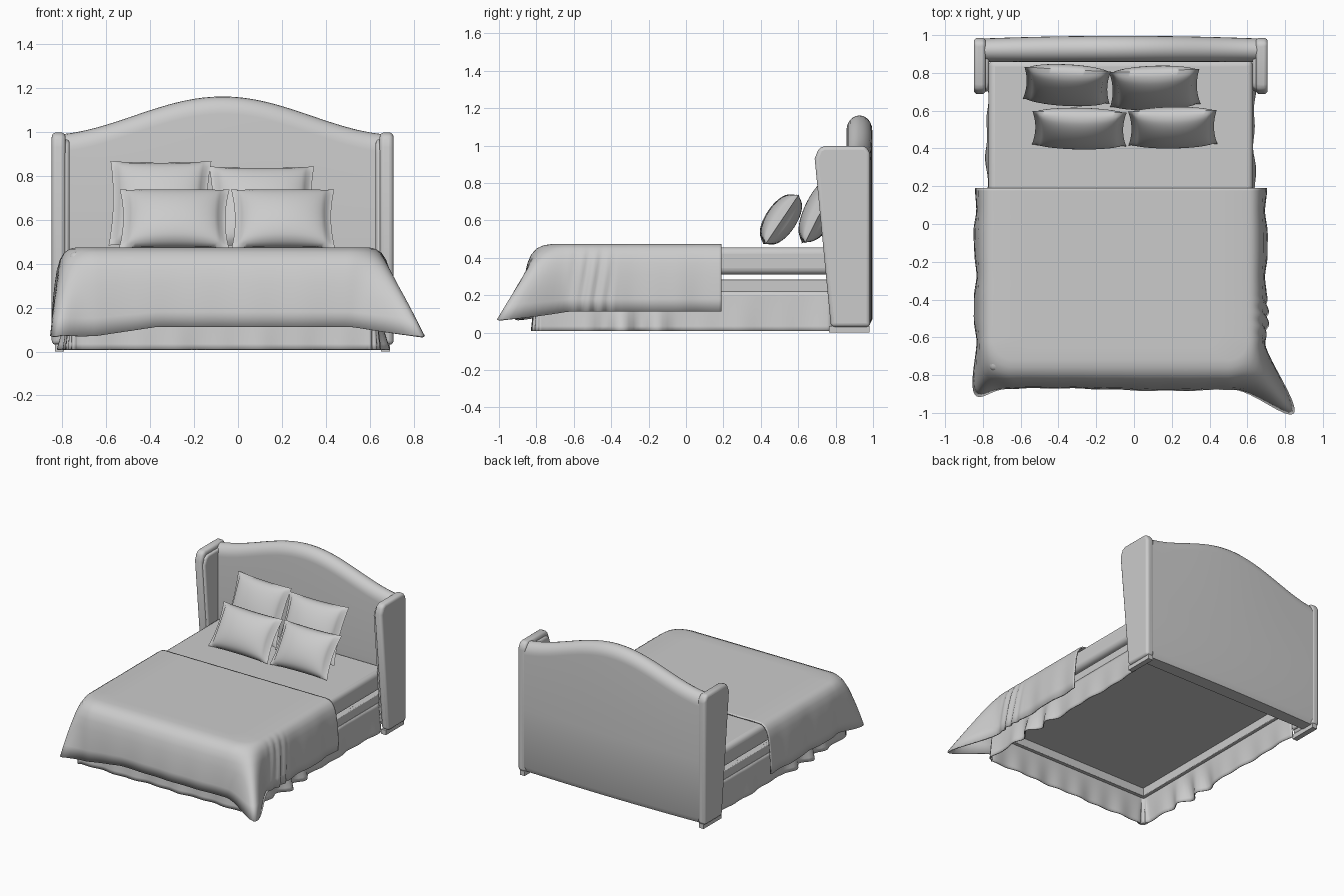
import bpy, bmesh
from math import sin, cos, pi, radians
from mathutils import Matrix

cube = bpy.data.objects.get("Cube")
if cube:
    bpy.data.objects.remove(cube)

CX = -0.07  # centre line of the bed

grey = bpy.data.materials.new("light_grey_fabric")
grey.use_nodes = True
COLOUR = (0.6, 0.6, 0.6, 1)
grey.diffuse_color = COLOUR
grey.node_tree.nodes["Principled BSDF"].inputs["Base Color"].default_value = COLOUR


def finish(name, bm, bevel=0, solid=0, angle=40):
    """Turn a bmesh into a smooth shaded object with optional modifiers."""
    bmesh.ops.remove_doubles(bm, verts=bm.verts, dist=0.0005)
    bmesh.ops.recalc_face_normals(bm, faces=bm.faces)
    mesh = bpy.data.meshes.new(name)
    bm.to_mesh(mesh)
    bm.free()
    obj = bpy.data.objects.new(name, mesh)
    bpy.context.collection.objects.link(obj)
    mesh.materials.append(grey)
    if solid:
        mod = obj.modifiers.new("thickness", 'SOLIDIFY')
        mod.thickness, mod.offset = solid, 0
    if bevel:
        mod = obj.modifiers.new("soft_edges", 'BEVEL')
        mod.width, mod.segments, mod.limit_method = bevel, 4, 'ANGLE'
    bpy.ops.object.select_all(action='DESELECT')
    obj.select_set(True)
    bpy.context.view_layer.objects.active = obj
    bpy.ops.object.shade_smooth_by_angle(angle=radians(angle))


def box(name, x, y, z, bevel=0):
    bm = bmesh.new()
    size = [b - a for a, b in (x, y, z)]
    mid = [(a + b) / 2 for a, b in (x, y, z)]
    bmesh.ops.create_cube(bm, size=1, matrix=Matrix.Translation(mid) @ Matrix.Diagonal((*size, 1)))
    finish(name, bm, bevel)


def plate(name, outline, x, thick, bevel):
    """Side outline in y and z, thickened along x."""
    bm = bmesh.new()
    face = bm.faces.new([bm.verts.new((x, y, z)) for y, z in outline])
    ext = bmesh.ops.extrude_face_region(bm, geom=[face])["geom"]
    moved = [v for v in ext if isinstance(v, bmesh.types.BMVert)]
    bmesh.ops.translate(bm, verts=moved, vec=(thick, 0, 0))
    finish(name, bm, bevel)


def skin(bm, rows):
    """Join rows of points with quads."""
    verts = [[bm.verts.new(p) for p in row] for row in rows]
    for a, b in zip(verts, verts[1:]):
        for i in range(len(a) - 1):
            bm.faces.new((a[i], a[i + 1], b[i + 1], b[i]))
    return verts


def u_path(half, head, foot, r):
    """Points and outward angles round both sides and the foot of the bed."""
    path = []
    side, arc, n = 60, 20, 60
    for i in range(side):
        path.append((half, head + (foot + r - head) * i / side, 0))
    for i in range(arc):
        a = pi / 2 * i / arc
        path.append((half - r + r * cos(a), foot + r - r * sin(a), a))
    for i in range(n + 1):
        path.append(((half - r) * (1 - 2 * i / n), foot, pi / 2))
    for x, y, a in reversed(path[:side + arc]):
        path.append((-x, y, pi - a))
    return path


# Headboard: a rounded upright section swept along a bell-shaped top line
HALF = 0.73
bm = bmesh.new()
rows = []
for i in range(49):
    d = -HALF + 2 * HALF * i / 48
    top = 0.985 + 0.176 * 0.5 * (1 + cos(pi * d / 0.81))
    back = 0.982 + 0.014 * (1 - (d / HALF) ** 2)
    mid, rad = (0.858 + back) / 2, (back - 0.858) / 2
    row = [(CX + d, 0.875, 0.03), (CX + d, 0.858, 0.06), (CX + d, 0.858, 0.5)]
    for k in range(13):
        a = pi * k / 12
        row.append((CX + d, mid - rad * cos(a), top - 0.08 + 0.08 * sin(a)))
    row += [(CX + d, back, 0.5), (CX + d, back, 0.07), (CX + d, back - 0.02, 0.03)]
    row.append(row[0])
    rows.append(row)
verts = skin(bm, rows)
bm.faces.new(verts[0][:-1])
bm.faces.new(verts[-1][:-1])
finish("headboard", bm)

# Side wings with inner padding and feet
WING = [(0.775, 0.03), (0.688, 0.93), (0.71, 0.985), (0.74, 0.997), (0.96, 0.997),
        (0.985, 0.96), (0.985, 0.03)]
PAD = [(0.86 + (y - 0.86) * 0.92, 0.48 + (z - 0.48) * 0.94) for y, z in WING]
for side, word in ((1, "left"), (-1, "right")):
    plate(word + "_wing", WING, CX + side * 0.715, side * 0.063, 0.02)
    plate(word + "_wing_padding", PAD, CX + side * 0.697, side * 0.03, 0.015)
    xs = sorted((CX + side * 0.722, CX + side * 0.762))
    box(word + "_wing_foot", xs, (0.765, 0.98), (0, 0.035))
    rail = sorted((CX + side * 0.66, CX + side * 0.69))
    box(word + "_rail", rail, (-0.8, 0.87), (0.2, 0.283), 0.005)

# Base panel, foot rail and mattress, separated by a narrow gap
box("foot_rail", (CX - 0.69, CX + 0.69), (-0.8, -0.77), (0.2, 0.283), 0.005)
box("base_panel", (CX - 0.67, CX + 0.67), (-0.785, 0.87), (0.262, 0.28))
box("mattress", (CX - 0.7, CX + 0.7), (-0.78, 0.87), (0.31, 0.456), 0.035)

# Valance: gently gathered cloth hanging from the rails
path = u_path(0.692, 0.78, -0.803, 0.03)
rows = []
for k in range(9):
    t = k / 8
    row = []
    for i, (x, y, a) in enumerate(path):
        off = 0.014 + 0.005 * sin(i * 0.75) + 0.005 * sin(i * 0.31 + 1)
        # Loose folds part way along each side
        if abs(x) > 0.68 and -0.6 < y < 0:
            off += 0.03 * sin(-y / 0.6 * pi) * (0.6 + sin(y * 32))
        off *= t
        row.append((CX + x + off * cos(a), y - off * sin(a), 0.22 - 0.212 * t))
    rows.append(row)
bm = bmesh.new()
skin(bm, rows)
finish("valance", bm, solid=0.006, angle=60)

# Blanket: flat top, rounded shoulder and draped sides with pulled-out corners
DRAPE = [(0, 0.468), (0.025, 0.462), (0.048, 0.446), (0.066, 0.415), (0.078, 0.37),
         (0.086, 0.31), (0.092, 0.25), (0.096, 0.18), (0.098, 0.112)]
path = u_path(0.67, 0.19, -0.72, 0.1)
rows = []
for t in (1, 0.75, 0.5, 0.25):
    row = []
    for x, y, a in path:
        row.append((CX + x * (1 - t), y + (max(y, -0.45) - y) * t, 0.468))
    rows.append(row)
for off, z in DRAPE:
    k = (0.468 - z) / 0.356
    row = []
    for i, (x, y, a) in enumerate(path):
        corner = sin(2 * a) ** 2
        pull_x, pull_y = (0.19, -0.225) if x > 0 else (-0.045, -0.125)
        pull = corner ** 1.5 * k ** 1.2
        ripple = k * (0.007 * sin(y * 17 + x * 5) + 0.002 * sin(i * 0.5))
        # Pulled creases beside the longer corner
        if x > 0.6 and -0.64 < y < -0.36:
            ripple += 0.008 * sin((y + 0.06 * k) * 2 * pi / 0.07) * min(1, 3 * k) * sin((y + 0.64) / 0.28 * pi)
        reach = off * (1 + 0.55 * sin(a) ** 2) + ripple
        sag = max(corner, sin(a) * min(1, max(0, (-x - 0.3) / 0.3)))
        row.append((CX + x + reach * cos(a) + pull * pull_x,
                    y - reach * sin(a) + pull * pull_y, z - 0.045 * sag * k * k))
    rows.append(row)
bm = bmesh.new()
skin(bm, rows)
finish("blanket", bm, solid=0.01, angle=60)


def pillow(name, x, y, z, w, h, thick, lean, turn):
    """Stuffed cushion with slightly pinched sides and a flat flange."""
    bm = bmesh.new()
    n = 28
    for side in (-1, 1):
        rows = []
        for j in range(n + 1):
            v = 2 * j / n - 1
            row = []
            for i in range(n + 1):
                u = 2 * i / n - 1
                fill = max(0, 1 - (u / 0.92) ** 2) * max(0, 1 - (v / 0.96) ** 2)
                edge = 0.003 if max(abs(u), abs(v)) < 0.99 else 0
                px = u * w / 2 * (1 - 0.07 * (1 - v * v))
                pz = v * h / 2 * (1 - 0.04 * (1 - u * u))
                row.append((px, side * (edge + thick / 2 * fill ** 0.42), pz))
            rows.append(row)
        skin(bm, rows)
    m = Matrix.Translation((x, y, z)) @ Matrix.Rotation(radians(turn), 4, 'Z') \
        @ Matrix.Rotation(radians(-lean), 4, 'X')
    bmesh.ops.transform(bm, matrix=m, verts=bm.verts)
    finish(name, bm, angle=60)


pillow("back_right_pillow", -0.355, 0.735, 0.675, 0.46, 0.42, 0.15, 24, -3)
pillow("back_left_pillow", 0.11, 0.72, 0.66, 0.48, 0.41, 0.16, 27, 2)
pillow("front_right_pillow", -0.29, 0.505, 0.605, 0.5, 0.32, 0.155, 34, -1)
pillow("front_left_pillow", 0.205, 0.51, 0.605, 0.47, 0.32, 0.155, 34, 1)
